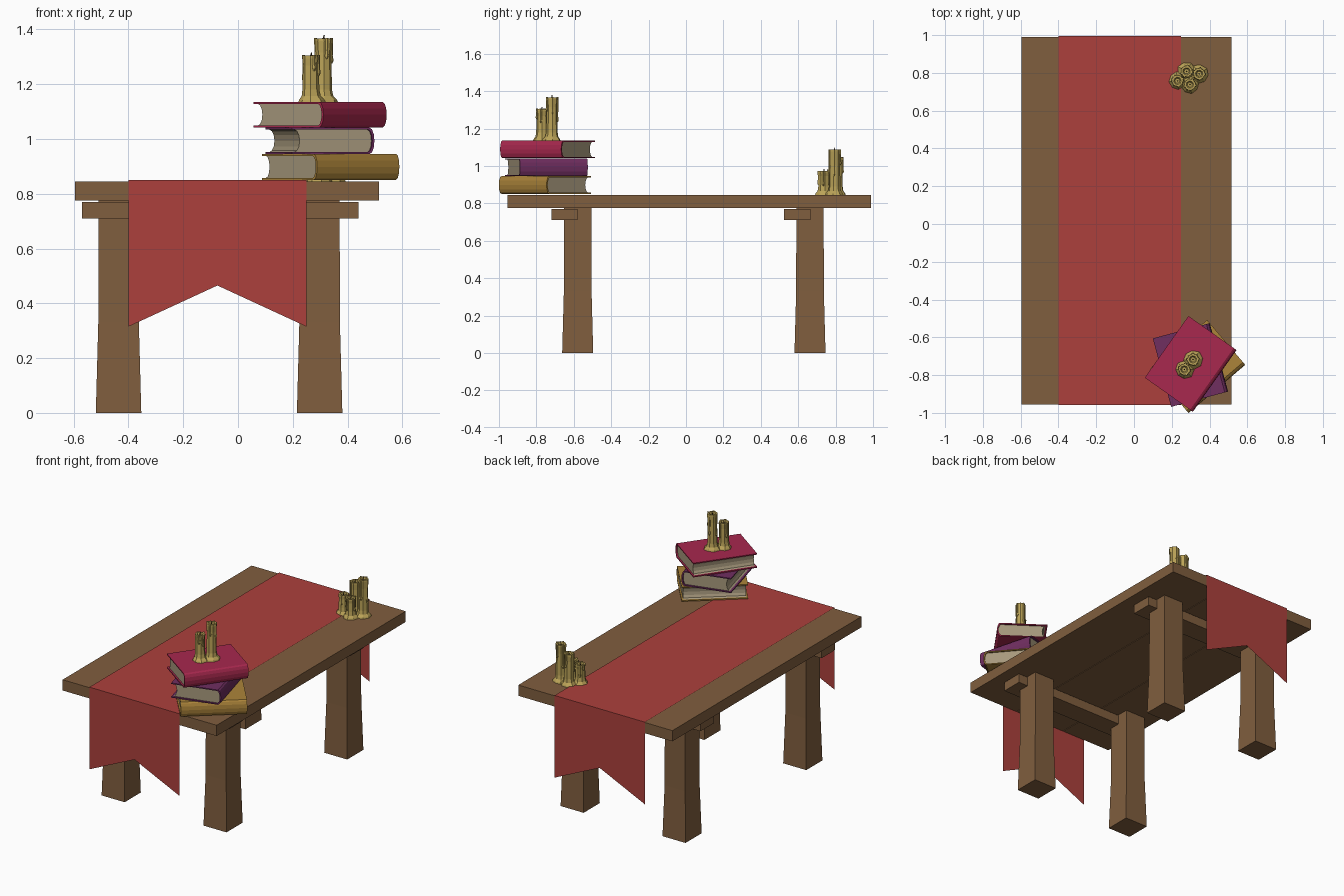
import bpy, bmesh, math, random
from mathutils import Matrix, Vector

if "Cube" in bpy.data.objects:
    bpy.data.objects.remove(bpy.data.objects["Cube"])

random.seed(4)


def material(name, rgb):
    m = bpy.data.materials.new(name)
    lin = [((c / 255 + 0.055) / 1.055) ** 2.4 for c in rgb]
    m.diffuse_color = (*lin, 1)
    m.use_nodes = True
    m.node_tree.nodes["Principled BSDF"].inputs["Base Color"].default_value = m.diffuse_color
    return m


WOOD = material("wood", (128, 94, 62))
CLOTH = material("red cloth", (172, 64, 60))
CRIMSON = material("crimson cover", (168, 40, 78))
PURPLE = material("purple cover", (112, 46, 96))
OCHRE = material("ochre cover", (172, 132, 58))
PAGES = material("paper", (166, 152, 124))
WAX = material("wax", (188, 164, 88))
WICK = material("wick", (70, 56, 36))


def finish(bm, name, mat, matrix=Matrix(), closed=True):
    if closed:
        bmesh.ops.recalc_face_normals(bm, faces=bm.faces)
    me = bpy.data.meshes.new(name)
    bm.to_mesh(me)
    bm.free()
    me.materials.append(mat)
    ob = bpy.data.objects.new(name, me)
    ob.matrix_world = matrix
    bpy.context.collection.objects.link(ob)
    return ob


def loft(bm, rings, caps=True):
    """Skin a list of closed point rings."""
    vs = [[bm.verts.new(p) for p in r] for r in rings]
    n = len(vs[0])
    for a, b in zip(vs, vs[1:]):
        for i in range(n):
            j = (i + 1) % n
            bm.faces.new((a[i], a[j], b[j], b[i]))
    if caps:
        bm.faces.new(vs[0][::-1])
        bm.faces.new(vs[-1])


def rect(x0, x1, y0, y1, z):
    return [(x0, y0, z), (x1, y0, z), (x1, y1, z), (x0, y1, z)]


def box(name, x, y, z, mat):
    bm = bmesh.new()
    loft(bm, [rect(*x, *y, z[0]), rect(*x, *y, z[1])])
    return finish(bm, name, mat)


# table top boards
edges = [-0.595, -0.23, 0.145, 0.515]
for i in range(3):
    box(f"top_board_{i + 1}", (edges[i] + (0.002 if i else 0), edges[i + 1] - (0.002 if i < 2 else 0)),
        (-0.955, 0.99), (0.775, 0.845), WOOD)

# flared legs and cross bars
for side, cx in (("left", -0.436), ("right", 0.298)):
    for end, cy in (("front", -0.579), ("back", 0.663)):
        bm = bmesh.new()
        loft(bm, [rect(cx - h, cx + h, cy - h, cy + h, z)
                  for h, z in ((0.083, 0), (0.074, 0.33), (0.073, 0.776))])
        finish(bm, f"{end}_{side}_leg", WOOD)
box("front_cross_bar", (-0.57, 0.44), (-0.72, -0.58), (0.71, 0.77), WOOD)
box("back_cross_bar", (-0.57, 0.44), (0.525, 0.665), (0.71, 0.77), WOOD)

# table runner with notched hanging ends
bm = bmesh.new()
X = (-0.4, -0.075, 0.25)
rows = [[(x, y, z) for x, z in zip(X, zs)] for y, zs in (
    (-0.958, (0.315, 0.465, 0.315)), (-0.958, (0.85,) * 3),
    (0.995, (0.85,) * 3), (0.995, (0.315, 0.465, 0.315)))]
grid = [[bm.verts.new(p) for p in r] for r in rows]
for a, b in zip(grid, grid[1:]):
    for i in range(2):
        bm.faces.new((a[i], a[i + 1], b[i + 1], b[i]))
finish(bm, "table_runner", CLOTH, closed=False)


# books: C-shaped cover with rounded spine, page block with hollow fore edge
def book(name, x, y, z, h, length, angle, mat):
    m = Matrix.Translation((x, y, z)) @ Matrix.Rotation(math.radians(angle), 4, 'Z')
    w, t, N = 0.15, 0.007, 6

    def arc(x0, bulge, lo, hi):
        return [(x0 + bulge * math.sin(math.pi * i / N),
                 (lo + hi) / 2 - (hi - lo) / 2 * math.cos(math.pi * i / N)) for i in range(N + 1)]

    outer = [(-w, 0)] + arc(w - 0.006, 0.018, 0, h) + [(-w, h)]
    inner = [(-w, t)] + arc(w - 0.012, 0.016, t, h - t) + [(-w, h - t)]
    bm = bmesh.new()
    L = length / 2
    ends = [[[bm.verts.new((px, yy, pz)) for px, pz in prof] for yy in (-L, L)] for prof in (outer, inner)]
    (o0, o1), (i0, i1) = ends
    n = len(outer)
    for k in range(n - 1):
        bm.faces.new((o0[k], o0[k + 1], o1[k + 1], o1[k]))
        bm.faces.new((i0[k], i1[k], i1[k + 1], i0[k + 1]))
        bm.faces.new((o0[k], i0[k], i0[k + 1], o0[k + 1]))
        bm.faces.new((o1[k], o1[k + 1], i1[k + 1], i1[k]))
    for k in (0, n - 1):
        bm.faces.new((o0[k], o1[k], i1[k], i0[k]))
    finish(bm, name + "_cover", mat, m)

    prof = arc(w - 0.012, 0.015, t, h - t) + arc(-w + 0.012, 0.02, t, h - t)[::-1]
    bm = bmesh.new()
    L -= 0.01
    loft(bm, [[(px, yy, pz) for px, pz in prof] for yy in (-L, L)])
    finish(bm, name + "_pages", PAGES, m)


book("bottom_book", 0.334, -0.75, 0.851, 0.094, 0.394, -49.6, OCHRE)
book("middle_book", 0.293, -0.748, 0.945, 0.096, 0.375, 15, PURPLE)
book("upper_book", 0.295, -0.737, 1.042, 0.093, 0.40, -35.3, CRIMSON)


# candles: lathed wax with puddle foot, hollow top, drips and wick
def candle(name, x, y, z, h):
    S, r = 8, 0.031
    wob = [random.uniform(0.88, 1.1) for _ in range(S)]
    turn = random.uniform(0, 1)
    prof = [(0.050, 0, 1), (0.047, 0.008, 1), (0.035, 0.022, 0.5), (r, 0.045, 0), (r - 0.002, h * 0.75, 0),
            (r + 0.001, h - 0.018, 0.4), (r, h - 0.008, 0.2), (0.02, h - 0.008, 0), (0.013, h - 0.02, 0)]
    bm = bmesh.new()
    loft(bm, [[(rad * (1 + (wob[i] - 1) * k) * math.cos(turn + math.tau * i / S),
                rad * (1 + (wob[i] - 1) * k) * math.sin(turn + math.tau * i / S), zz)
               for i in range(S)] for rad, zz, k in prof])
    for d in range(4):
        a = d * math.tau / 4 + random.uniform(-0.5, 0.5)
        c = Vector((math.cos(a), math.sin(a), 0)) * (r - 0.002)
        low = h * random.uniform(0.35, 0.7)
        loft(bm, [[(c.x + q * math.cos(k * math.tau / 5), c.y + q * math.sin(k * math.tau / 5), zz)
                   for k in range(5)]
                  for q, zz in ((0.003, low), (0.008, low + 0.01), (0.005, low + 0.03), (0.006, h - 0.006))])
    m = Matrix.Translation((x, y, z))
    finish(bm, name, WAX, m)
    bm = bmesh.new()
    loft(bm, [[(q * math.cos(k * math.tau / 4) + o, q * math.sin(k * math.tau / 4), zz) for k in range(4)]
              for q, zz, o in ((0.003, h - 0.022, 0), (0.003, h - 0.008, 0), (0.002, h + 0.004, 0.003))])
    finish(bm, name + "_wick", WICK, m)


for i, c in enumerate([(0.266, -0.77, 1.135, 0.177), (0.312, -0.717, 1.135, 0.24),
                       (0.345, 0.795, 0.845, 0.25), (0.278, 0.808, 0.845, 0.21),
                       (0.23, 0.758, 0.845, 0.135), (0.296, 0.738, 0.845, 0.135)]):
    candle(f"candle_{i + 1}", *c)
